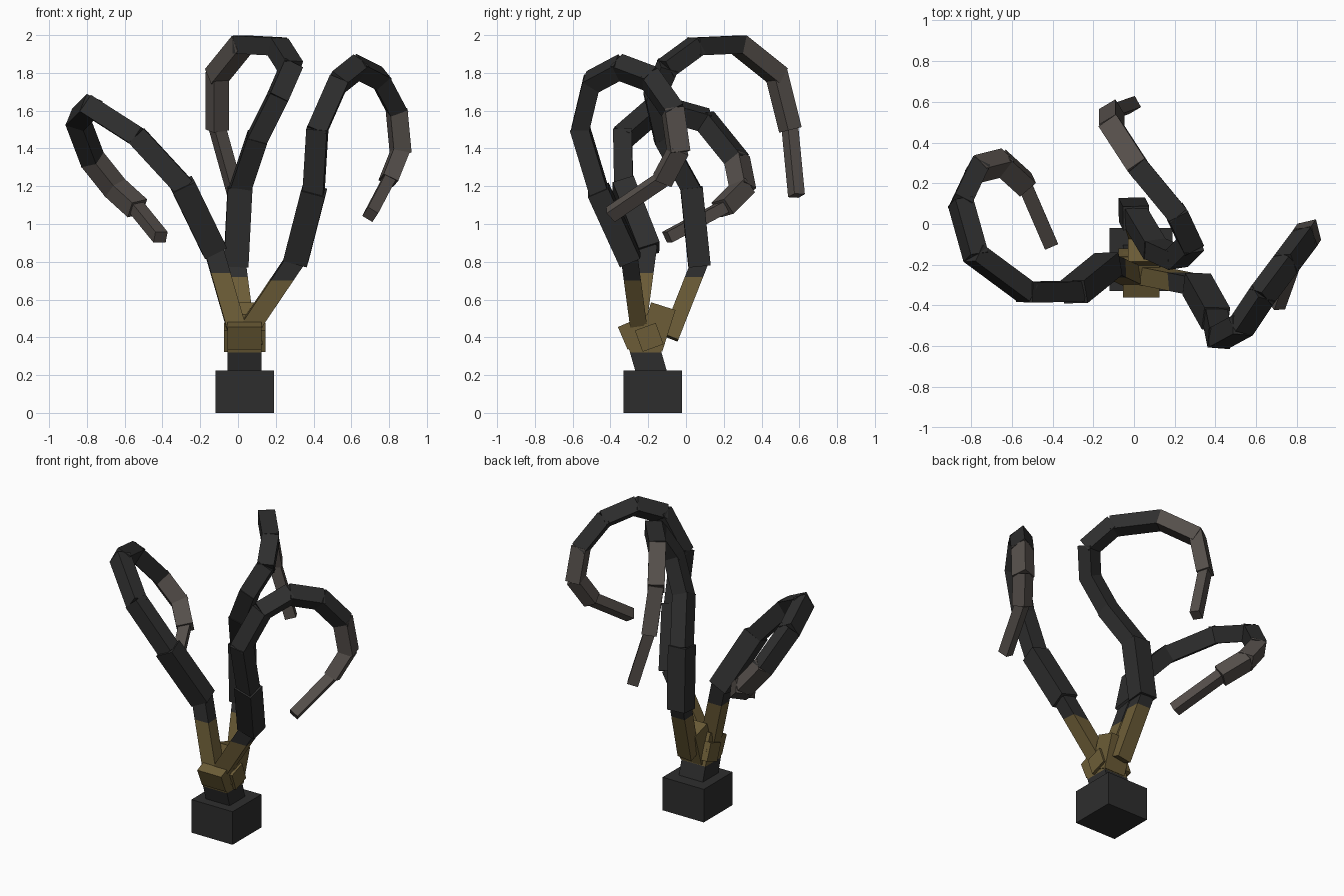
import bpy, bmesh
from mathutils import Vector, Matrix

if "Cube" in bpy.data.objects:
    bpy.data.objects.remove(bpy.data.objects["Cube"])


def material(name, rgb):
    m = bpy.data.materials.new(name)
    m.diffuse_color = (*rgb, 1)
    m.use_nodes = True
    m.node_tree.nodes["Principled BSDF"].inputs["Base Color"].default_value = m.diffuse_color
    return m


DARK, OLIVE, BROWN = 0, 1, 2
MATS = [material("charcoal", (0.027, 0.027, 0.027)),
        material("olive", (0.15, 0.108, 0.038)),
        material("warm_grey", (0.09, 0.077, 0.069))]


def bar(name, a, b, width, depth, side, colour, split=None, above=DARK, extra=0.0):
    """Box running from a to b; faces above the split height take another colour."""
    a, b = Vector(a), Vector(b)
    axis = (b - a).normalized()
    side = (side - axis * side.dot(axis)).normalized()
    other = axis.cross(side)
    length = (b - a).length + 2 * extra
    frame = Matrix((side * width, other * depth, axis * length)).transposed().to_4x4()
    frame.translation = (a + b) / 2
    bm = bmesh.new()
    bmesh.ops.create_cube(bm, size=1, matrix=frame)
    if split is not None:
        geom = bm.verts[:] + bm.edges[:] + bm.faces[:]
        bmesh.ops.bisect_plane(bm, geom=geom, plane_co=(0, 0, split), plane_no=(0, 0, 1))
    for f in bm.faces:
        high = split is not None and f.calc_center_median().z > split
        f.material_index = above if high else colour
    bmesh.ops.recalc_face_normals(bm, faces=bm.faces[:])
    mesh = bpy.data.meshes.new(name)
    bm.to_mesh(mesh)
    bm.free()
    for m in MATS:
        mesh.materials.append(m)
    bpy.context.collection.objects.link(bpy.data.objects.new(name, mesh))
    return axis, side


X = Vector((1, 0, 0))

# Base and leaning trunk
bar("base", (0.035, -0.175, 0), (0.035, -0.175, 0.225), 0.31, 0.31, X, DARK)
bar("trunk", (0.035, -0.17, 0.17), (0.035, -0.245, 0.43), 0.18, 0.16, X, DARK, 0.32, OLIVE)

# Hub blocks where the arms meet
bar("hub_front", (0.035, -0.335, 0.395), (0.035, -0.16, 0.47), 0.18, 0.13, X, OLIVE)
bar("hub_back", (0.05, -0.19, 0.345), (0.05, -0.12, 0.565), 0.16, 0.135, X, OLIVE)
bar("hub_side", (0.035, -0.25, 0.38), (0.035, -0.14, 0.42), 0.22, 0.12, X, OLIVE)

# Arms: joint positions, olive height on the first segment, first brown segment
ARMS = {
    "left_arm": ([(0.0, -0.26, 0.42), (-0.13, -0.20, 0.87), (-0.29, -0.33, 1.20),
                  (-0.53, -0.335, 1.46), (-0.78, -0.15, 1.62), (-0.85, 0.10, 1.55),
                  (-0.77, 0.27, 1.34), (-0.65, 0.30, 1.19), (-0.54, 0.20, 1.09),
                  (-0.41, -0.10, 0.93)], 0.74, 6),
    "back_arm": ([(0.04, -0.08, 0.41), (-0.01, 0.07, 0.79), (0.01, 0.03, 1.18),
                  (0.10, -0.12, 1.45), (0.21, -0.17, 1.67), (0.28, -0.10, 1.83),
                  (0.21, 0.05, 1.94), (0.02, 0.28, 1.95), (-0.11, 0.48, 1.79),
                  (-0.11, 0.55, 1.51), (-0.01, 0.585, 1.15)], 0.72, 7),
    "right_arm": ([(0.06, -0.25, 0.45), (0.31, -0.30, 0.82), (0.40, -0.46, 1.17),
                   (0.42, -0.56, 1.50), (0.53, -0.50, 1.75), (0.63, -0.35, 1.83),
                   (0.75, -0.19, 1.77), (0.84, -0.07, 1.60), (0.86, -0.04, 1.39),
                   (0.80, -0.12, 1.24), (0.70, -0.40, 1.05)], 0.70, 7),
}
WIDTHS = [0.10, 0.13, 0.11, 0.105, 0.105, 0.105, 0.105, 0.105, 0.095, 0.07]

for name, (joints, olive_top, brown_from) in ARMS.items():
    side, prev = X.copy(), None
    last = len(joints) - 2
    for i, (a, b) in enumerate(zip(joints, joints[1:])):
        axis = (Vector(b) - Vector(a)).normalized()
        if prev is not None:  # carry the cross-section along the bend
            side = prev.rotation_difference(axis) @ side
        w = WIDTHS[-1] if i == last else WIDTHS[i]
        colour = OLIVE if i == 0 else BROWN if i >= brown_from else DARK
        split = olive_top if i == 0 else None
        prev, side = bar(f"{name}_segment_{i + 1}", a, b, w, w * 0.9, side, colour,
                         split, DARK, 0.0 if i == last else 0.012)
